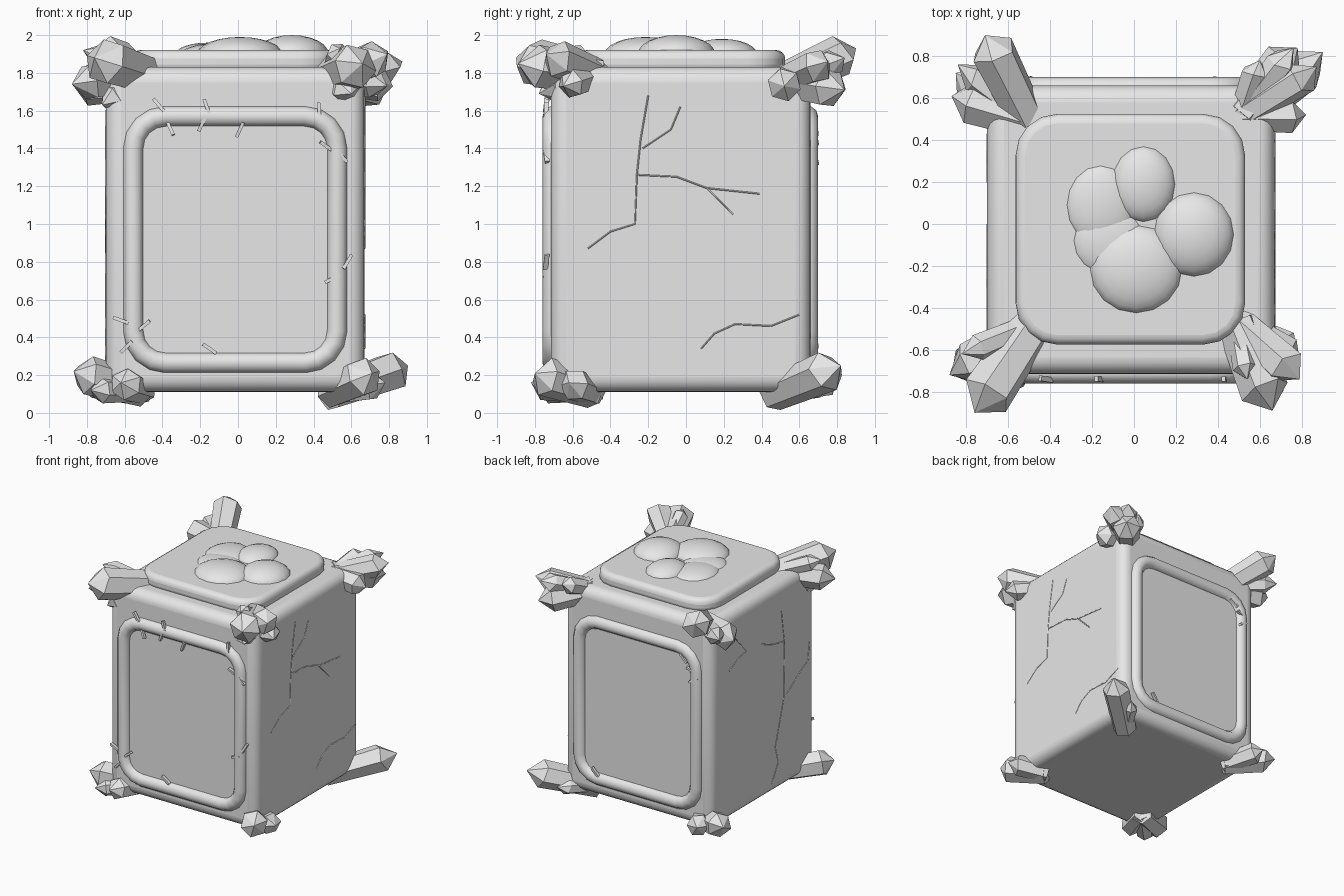
import bpy, bmesh, math, random
from mathutils import Vector, Matrix

random.seed(4)
cube = bpy.data.objects.get("Cube")
if cube:
    bpy.data.objects.remove(cube, do_unlink=True)

GREY = (0.8, 0.8, 0.8, 1)
stone = bpy.data.materials.new("light grey stone")
stone.use_nodes = True
stone.diffuse_color = GREY
for node in stone.node_tree.nodes:
    if node.type == 'BSDF_PRINCIPLED':
        node.inputs["Base Color"].default_value = GREY


def link(name, data):
    obj = bpy.data.objects.new(name, data)
    bpy.context.scene.collection.objects.link(obj)
    data.materials.append(stone)
    return obj


def finish(name, bm):
    bmesh.ops.recalc_face_normals(bm, faces=bm.faces[:])
    mesh = bpy.data.meshes.new(name)
    bm.to_mesh(mesh)
    bm.free()
    return link(name, mesh)


def smooth(obj, angle=50):
    bpy.ops.object.select_all(action='DESELECT')
    obj.select_set(True)
    bpy.context.view_layer.objects.active = obj
    bpy.ops.object.shade_smooth_by_angle(angle=math.radians(angle))


def bevel(obj, width, segments):
    mod = obj.modifiers.new("rounded edges", 'BEVEL')
    mod.width = width
    mod.segments = segments
    mod.limit_method = 'ANGLE'
    mod.angle_limit = math.radians(60)


def rounded_rect(left, right, low, high, radius, steps=4):
    """Corner points of a rectangle with rounded corners."""
    corners = [(right, high, 1, 1), (left, high, -1, 1),
               (left, low, -1, -1), (right, low, 1, -1)]
    points = []
    for k, (x, y, sx, sy) in enumerate(corners):
        for i in range(steps + 1):
            a = math.pi / 2 * (k + i / steps)
            points.append((x - sx * radius + radius * math.cos(a),
                           y - sy * radius + radius * math.sin(a)))
    return points


def tube(name, paths, radius, closed=False):
    """Round tubes along point paths, turned into a mesh."""
    curve = bpy.data.curves.new(name, 'CURVE')
    curve.dimensions = '3D'
    curve.bevel_depth = radius
    curve.bevel_resolution = 3 if closed else 0
    curve.use_fill_caps = not closed
    for path in paths:
        spline = curve.splines.new('POLY')
        spline.points.add(len(path) - 1)
        for point, co in zip(spline.points, path):
            point.co = (*co, 1)
        spline.use_cyclic_u = closed
    obj = link(name, curve)
    bpy.ops.object.select_all(action='DESELECT')
    obj.select_set(True)
    bpy.context.view_layer.objects.active = obj
    bpy.ops.object.convert(target='MESH')
    obj = bpy.context.view_layer.objects.active
    obj.name = name
    return obj


# Main block
bm = bmesh.new()
bmesh.ops.create_cube(bm, size=1, matrix=Matrix.Translation((-0.015, -0.028, 0.97))
                      @ Matrix.Diagonal((1.37, 1.375, 1.72, 1)))
body = finish("body", bm)
bevel(body, 0.08, 5)
smooth(body)

# Raised lid
bm = bmesh.new()
rim = [bm.verts.new((x, y, 1.80)) for x, y in rounded_rect(-0.565, 0.53, -0.575, 0.525, 0.2)]
base = bm.faces.new(rim)
top = bmesh.ops.extrude_face_region(bm, geom=[base])["geom"]
bmesh.ops.translate(bm, vec=(0, 0, 0.12), verts=[g for g in top if isinstance(g, bmesh.types.BMVert)])
lid = finish("lid", bm)
bevel(lid, 0.045, 4)
smooth(lid)

# Flattened mounds on the lid: x, y, radius x, radius y, height
mounds = [(0.045, 0.19, 0.155, 0.185, 0.08), (-0.16, 0.09, 0.17, 0.2, 0.06),
          (-0.12, -0.08, 0.18, 0.17, 0.055), (0.285, -0.05, 0.195, 0.205, 0.1),
          (0.01, -0.215, 0.225, 0.215, 0.09)]
bm = bmesh.new()
for x, y, rx, ry, h in mounds:
    bmesh.ops.create_uvsphere(bm, u_segments=16, v_segments=12, radius=1,
                              matrix=Matrix.Translation((x, y, 1.9)) @ Matrix.Diagonal((rx, ry, h, 1)))
smooth(finish("lid_mounds", bm))

# Rounded frames on the front and back faces
outline = rounded_rect(-0.555, 0.525, 0.265, 1.57, 0.17)
for name, y in (("front_frame", -0.705), ("back_frame", 0.645)):
    smooth(tube(name, [[(x, y, z) for x, z in outline]], 0.055, closed=True))


# Thin splinters on the frames: x, z, angle
def splinters(name, y, places):
    bm = bmesh.new()
    for x, z, angle in places:
        turn = (Matrix.Rotation(math.radians(-angle), 4, 'Y')
                @ Matrix.Rotation(random.uniform(-0.2, 0.2), 4, 'Z'))
        bmesh.ops.create_cube(bm, size=1, matrix=Matrix.Translation((x, y, z)) @ turn
                              @ Matrix.Diagonal((0.085, 0.025, 0.018, 1)))
    finish(name, bm)


splinters("front_splinters", -0.74,
          [(-0.42, 1.63, -50), (-0.36, 1.51, -65), (-0.165, 1.62, -70), (-0.19, 1.53, 65),
           (0.01, 1.5, 65), (0.43, 1.6, -85), (0.47, 1.41, -35), (0.55, 1.36, -50),
           (0.58, 0.8, 60), (0.5, 0.71, 25), (-0.15, 0.34, -35), (-0.5, 0.46, 40),
           (-0.62, 0.49, -20), (-0.59, 0.35, 45)])
splinters("back_splinters", 0.685,
          [(-0.46, 1.5, 40), (-0.53, 1.42, 20), (-0.55, 1.34, -30), (0.36, 0.33, 50)])


# Hairline cracks on the two sides, as y and z along each branch
def cracks(name, x, branches):
    tube(name, [[(x, y, z) for y, z in b] for b in branches], 0.004)


cracks("left_cracks", 0.67,
       [[(-0.2, 1.68), (-0.24, 1.45), (-0.26, 1.26), (-0.27, 1.0), (-0.4, 0.96), (-0.52, 0.87)],
        [(-0.26, 1.26), (-0.05, 1.25), (0.11, 1.19), (0.39, 1.16)],
        [(-0.23, 1.4), (-0.08, 1.5), (-0.03, 1.62)], [(0.11, 1.19), (0.25, 1.05)],
        [(0.08, 0.34), (0.15, 0.42), (0.26, 0.47), (0.45, 0.46), (0.6, 0.52)]])
cracks("right_cracks", -0.70,
       [[(-0.26, 1.6), (-0.3, 1.33), (-0.29, 0.85), (-0.18, 0.49), (-0.22, 0.35), (-0.13, 0.2)],
        [(-0.29, 0.85), (-0.48, 0.98), (-0.61, 1.05), (-0.63, 1.2)],
        [(-0.3, 1.33), (-0.15, 1.36), (0, 1.42)],
        [(0.35, 1.6), (0.2, 1.44), (0.3, 1.42), (0.43, 1.36)]])


# Six-sided pointed crystals growing out of each corner
def crystal(bm, root, tip, radius):
    root, tip = Vector(root), Vector(tip)
    axis = tip - root
    turn = axis.to_track_quat('Z', 'Y')
    spin = random.uniform(0, 1)
    rings = []
    for t, scale in ((0, 0.85), (0.78, 1)):
        ring = []
        for i in range(6):
            a = spin + math.tau * i / 6
            slide = random.uniform(-0.05, 0.05) if t else 0
            offset = Vector((math.cos(a), math.sin(a), 0)) * radius * scale
            ring.append(bm.verts.new(root + axis * (t + slide) + turn @ offset))
        rings.append(ring)
    point = bm.verts.new(tip)
    bm.faces.new(rings[0][::-1])
    for i in range(6):
        j = (i + 1) % 6
        bm.faces.new((rings[0][i], rings[0][j], rings[1][j], rings[1][i]))
        bm.faces.new((rings[1][i], rings[1][j], point))


# Root of each cluster, then tip and radius of its crystals
clusters = {
    "top_front_right_crystals": ((-0.48, -0.48, 1.79), [
        ((-0.76, -0.9, 1.88), 0.125), ((-0.88, -0.72, 1.74), 0.1),
        ((-0.72, -0.7, 1.63), 0.08), ((-0.82, -0.62, 1.92), 0.065)]),
    "top_front_left_crystals": ((0.49, -0.47, 1.79), [
        ((0.66, -0.89, 1.85), 0.12), ((0.79, -0.74, 1.9), 0.1), ((0.6, -0.78, 1.69), 0.08),
        ((0.79, -0.65, 1.73), 0.08), ((0.54, -0.74, 1.93), 0.06)]),
    "top_back_right_crystals": ((-0.51, 0.5, 1.75), [
        ((-0.71, 0.9, 1.93), 0.11), ((-0.87, 0.61, 1.73), 0.11), ((-0.84, 0.76, 1.78), 0.075)]),
    "top_back_left_crystals": ((0.51, 0.52, 1.76), [
        ((0.78, 0.84, 1.71), 0.11), ((0.87, 0.75, 1.86), 0.09), ((0.82, 0.52, 1.73), 0.09),
        ((0.6, 0.78, 1.87), 0.07), ((0.76, 0.84, 1.88), 0.075)]),
    "bottom_front_right_crystals": ((-0.5, -0.5, 0.12), [
        ((-0.87, -0.72, 0.22), 0.105), ((-0.62, -0.82, 0.16), 0.085), ((-0.78, -0.78, 0.12), 0.07)]),
    "bottom_front_left_crystals": ((0.49, -0.49, 0.11), [
        ((0.71, -0.8, 0.21), 0.105), ((0.78, -0.62, 0.16), 0.085)]),
    "bottom_back_right_crystals": ((-0.5, 0.5, 0.12), [
        ((-0.85, 0.72, 0.2), 0.1), ((-0.66, 0.8, 0.18), 0.085)]),
    "bottom_back_left_crystals": ((0.48, 0.46, 0.1), [
        ((0.9, 0.82, 0.25), 0.11), ((0.66, 0.76, 0.15), 0.06)]),
}
for name, (root, crystals) in clusters.items():
    bm = bmesh.new()
    for tip, radius in crystals:
        crystal(bm, root, tip, radius)
    finish(name, bm)
